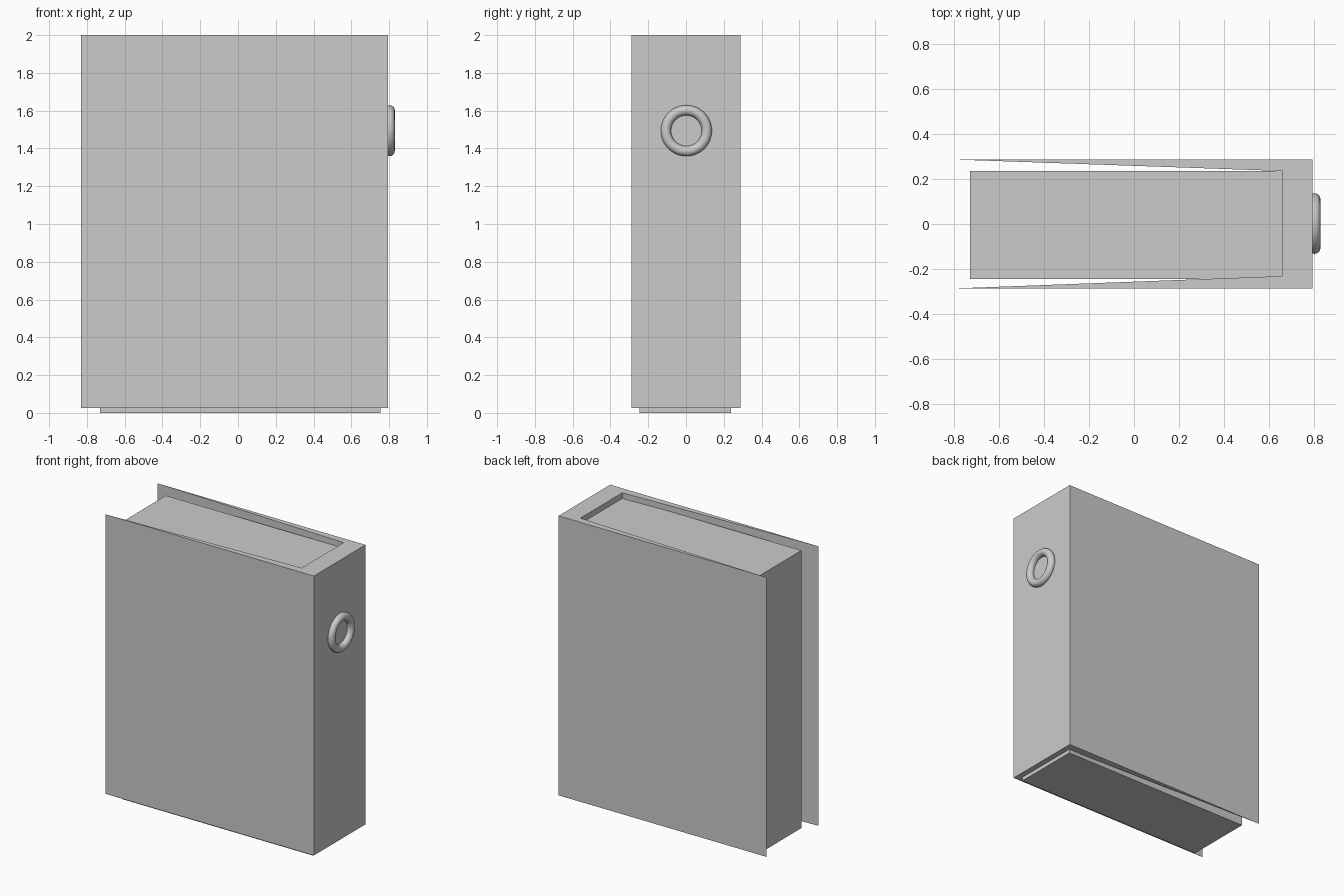
import bpy, bmesh, math

if "Cube" in bpy.data.objects:
    bpy.data.objects.remove(bpy.data.objects["Cube"])


def prism(name, outline, z0, z1):
    """Extrude a flat outline upward from z0 to z1."""
    bm = bmesh.new()
    base = bm.faces.new([bm.verts.new((x, y, z0)) for x, y in outline])
    top = bmesh.ops.extrude_face_region(bm, geom=[base])["geom"]
    bmesh.ops.translate(bm, vec=(0, 0, z1 - z0),
                        verts=[v for v in top if isinstance(v, bmesh.types.BMVert)])
    bmesh.ops.recalc_face_normals(bm, faces=bm.faces)
    # concave caps are split so they fill cleanly
    bmesh.ops.triangulate(bm, faces=[f for f in bm.faces if len(f.verts) > 4])
    mesh = bpy.data.meshes.new(name)
    bm.to_mesh(mesh)
    bm.free()
    obj = bpy.data.objects.new(name, mesh)
    bpy.context.collection.objects.link(obj)
    return obj


# Folder cover: thick spine with side boards tapering to thin edges
prism("cover", [(-0.832, -0.288), (0.794, -0.288), (0.794, 0.288),
                (-0.832, 0.288), (0.66, 0.236), (0.66, -0.232)], 0.027, 2.0)

# Block of pages, slightly recessed at the top and proud at the bottom
prism("pages", [(-0.73, -0.245), (0.755, -0.245),
                (0.755, 0.237), (-0.73, 0.237)], 0.0, 1.96)

# Finger ring on the spine
bpy.ops.mesh.primitive_torus_add(major_radius=0.108, minor_radius=0.027,
                                 major_segments=48, minor_segments=16,
                                 location=(0.803, 0.002, 1.494),
                                 rotation=(0, math.pi / 2, 0))
bpy.context.object.name = "finger_ring"
bpy.ops.object.shade_smooth()
